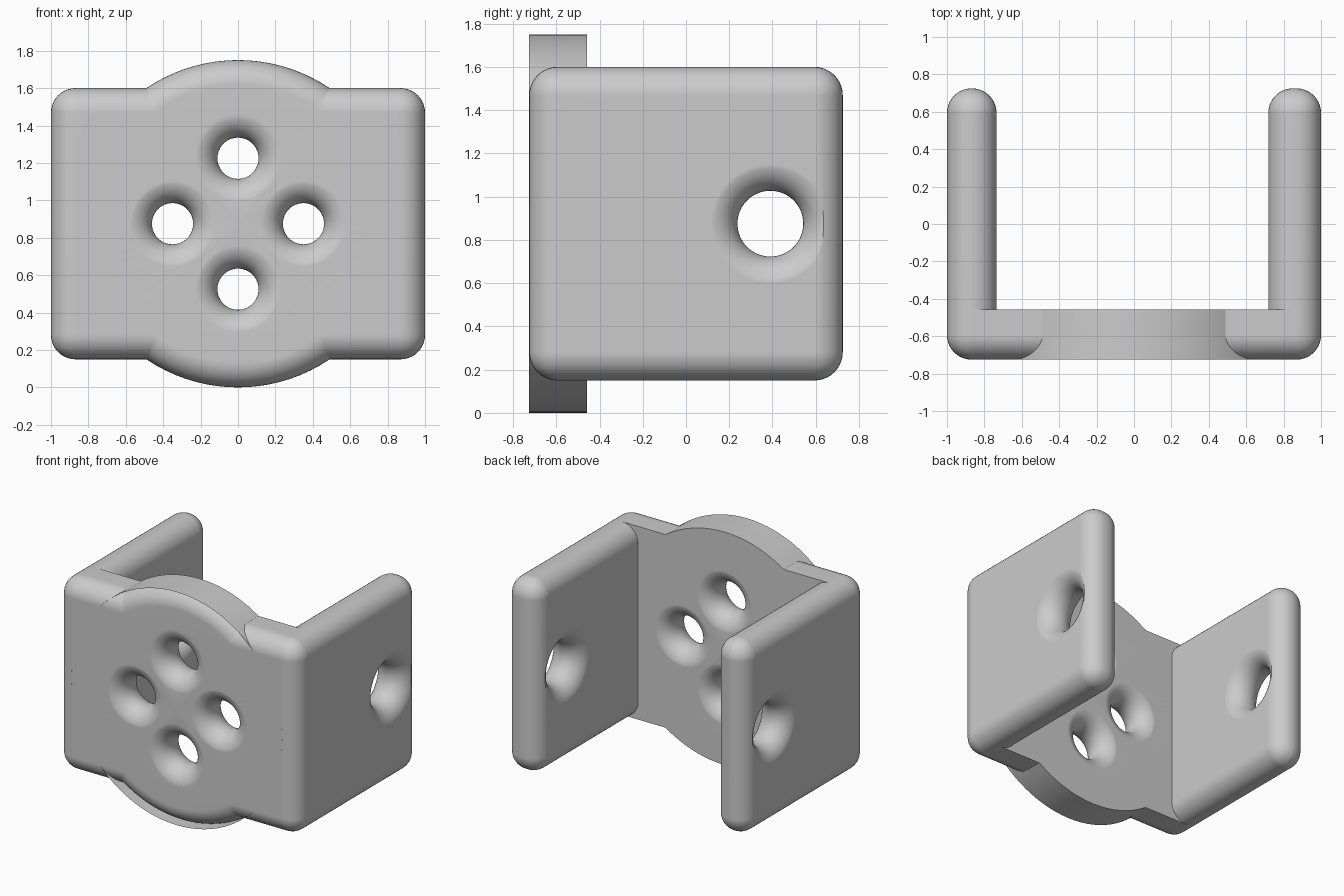
import bpy, bmesh
from math import sin, cos, pi, radians
from mathutils import Matrix, Vector

cube = bpy.data.objects.get("Cube")
if cube:
    bpy.data.objects.remove(cube, do_unlink=True)

FRONT, BACK = -0.725, 0.725        # depth of the side plates
WEB_BACK = -0.457                  # rear face of the front plate
BOTTOM, TOP = 0.15, 1.6
MID = (BOTTOM + TOP) / 2
DISC_R = 0.875
ROUND = 0.131

grey = bpy.data.materials.new("light_grey")
grey.use_nodes = True
colour = (0.6, 0.6, 0.6, 1)
grey.diffuse_color = colour
grey.node_tree.nodes["Principled BSDF"].inputs["Base Color"].default_value = colour


def make_object(name, bm):
    bmesh.ops.recalc_face_normals(bm, faces=bm.faces)
    mesh = bpy.data.meshes.new(name)
    bm.to_mesh(mesh)
    bm.free()
    mesh.materials.append(grey)
    obj = bpy.data.objects.new(name, mesh)
    bpy.context.collection.objects.link(obj)
    return obj


def lathe(name, profile, centre=(0, 0, 0), axis="Y", steps=96):
    """Spin (radius, distance along axis) points about the axis."""
    bm = bmesh.new()
    verts = [bm.verts.new((r, a, 0)) for r, a in profile]
    edges = [bm.edges.new(pair) for pair in zip(verts, verts[1:])]
    bmesh.ops.spin(bm, geom=verts + edges, cent=(0, 0, 0), axis=(0, 1, 0),
                   angle=2 * pi, steps=steps)
    bmesh.ops.remove_doubles(bm, verts=bm.verts, dist=1e-5)
    if axis == "X":
        bm.transform(Matrix.Rotation(pi / 2, 4, "Z"))
    bm.transform(Matrix.Translation(Vector(centre)))
    return make_object(name, bm)


def rounded_box(name, low, high, radius):
    bm = bmesh.new()
    bmesh.ops.create_cube(bm, size=1)
    for v in bm.verts:
        v.co = [h if c > 0 else l for c, l, h in zip(v.co, low, high)]
    bmesh.ops.bevel(bm, geom=bm.edges[:], offset=radius, segments=10,
                    profile=0.5, affect="EDGES")
    return make_object(name, bm)


def flared_cutter(name, throat, thickness, centre, axis):
    """Hole that widens smoothly toward both faces of a plate."""
    f = thickness / 2 * 1.01
    arc = [(throat + f - f * cos(t), f * sin(t))
           for t in (radians(-90 + 7.5 * i) for i in range(25))]
    return lathe(name, [(0, -f)] + arc + [(0, f)], centre, axis, 64)


def combine(obj, other, operation):
    mod = obj.modifiers.new("combine", "BOOLEAN")
    mod.operation, mod.solver, mod.object = operation, "EXACT", other
    bpy.context.view_layer.objects.active = obj
    bpy.ops.object.modifier_apply(modifier=mod.name)
    bpy.data.objects.remove(other, do_unlink=True)


def smooth(obj):
    bpy.ops.object.select_all(action="DESELECT")
    obj.select_set(True)
    bpy.context.view_layer.objects.active = obj
    bpy.ops.object.shade_smooth_by_angle(angle=radians(30))
    obj.modifiers.new("even_shading", "WEIGHTED_NORMAL").keep_sharp = True


# Quarter round from the front face to an outer edge: (inset, depth)
quarter = [(ROUND * (1 - sin(t)), FRONT + ROUND * (1 - cos(t)))
           for t in (pi / 2 * i / 10 for i in range(11))]

# Front plate: straight bar, rounded along its front edges
bar = bmesh.new()
section = [(y, TOP - d) for d, y in quarter] + [(WEB_BACK, TOP), (WEB_BACK, BOTTOM)]
section += [(y, BOTTOM + d) for d, y in reversed(quarter)]
face = bar.faces.new([bar.verts.new((-0.867, y, z)) for y, z in section])
extruded = bmesh.ops.extrude_face_region(bar, geom=[face])["geom"]
for v in extruded:
    if isinstance(v, bmesh.types.BMVert):
        v.co.x = 0.859
front_plate = make_object("front_plate", bar)

# Round boss merged into the bar
boss = lathe("boss", [(0, FRONT)] + [(DISC_R - d, y) for d, y in quarter]
             + [(DISC_R, WEB_BACK), (0, WEB_BACK)], (0, 0, MID))
combine(front_plate, boss, "UNION")

# Four mounting holes
web = WEB_BACK - FRONT
for i in range(4):
    x, z = 0.35 * cos(i * pi / 2), MID + 0.35 * sin(i * pi / 2)
    cutter = flared_cutter("hole", 0.11, web, (x, (FRONT + WEB_BACK) / 2, z), "Y")
    combine(front_plate, cutter, "DIFFERENCE")
smooth(front_plate)

# Thin open rim around the front of the boss
rim = lathe("boss_rim", [(DISC_R, FRONT), (DISC_R, FRONT + ROUND)], (0, 0, MID))
smooth(rim)

# Side plates with one large flared hole each
for name, x0, x1 in (("right_side_plate", -1, -0.735), ("left_side_plate", 0.718, 1)):
    plate = rounded_box(name, (x0, FRONT, BOTTOM), (x1, BACK, TOP), ROUND)
    cutter = flared_cutter("hole", 0.152, x1 - x0, ((x0 + x1) / 2, 0.39, MID), "X")
    combine(plate, cutter, "DIFFERENCE")
    smooth(plate)
